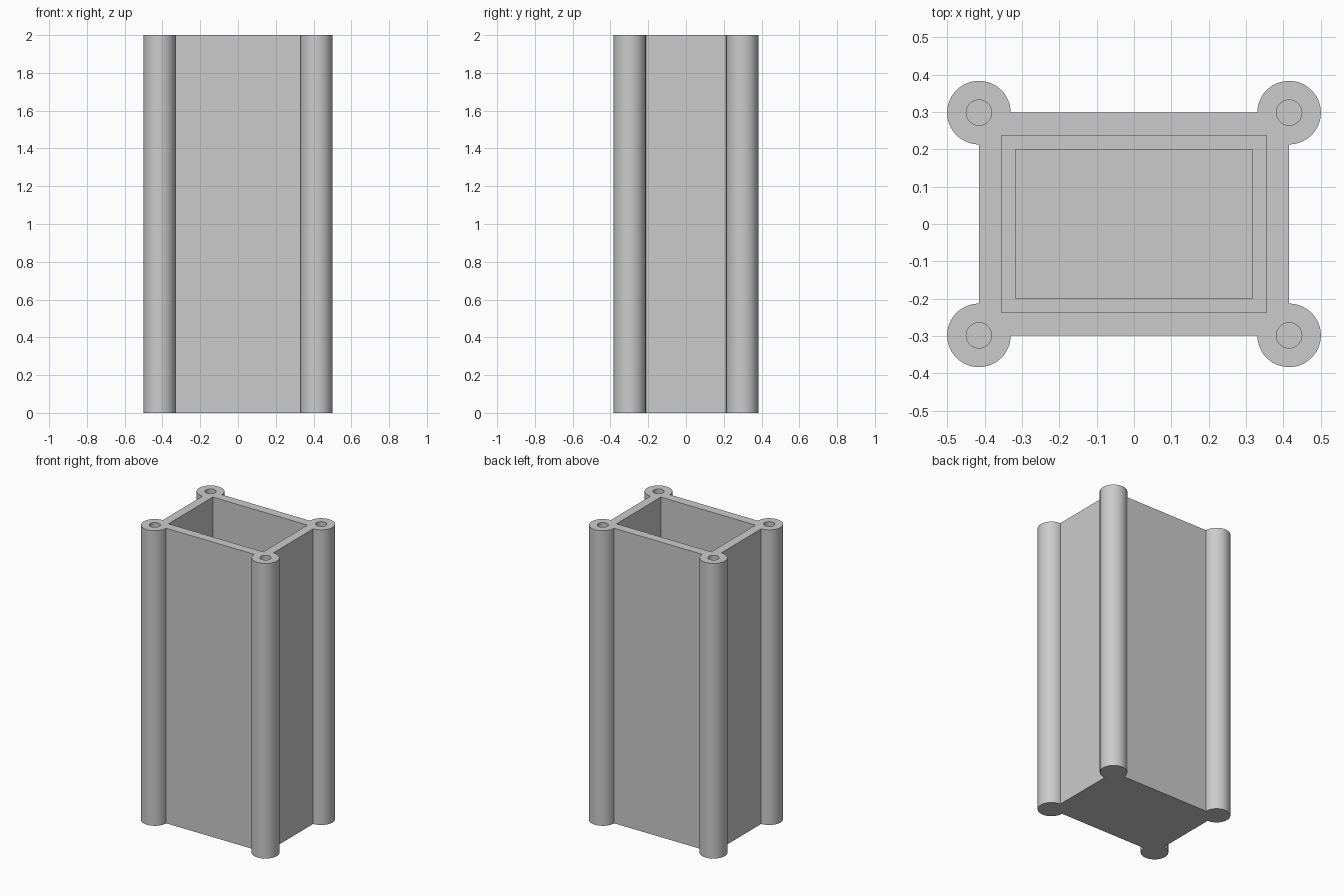
import bpy, bmesh
from math import pi, cos, sin

if "Cube" in bpy.data.objects:
    bpy.data.objects.remove(bpy.data.objects["Cube"], do_unlink=True)

HEIGHT = 2.0
PX, PY = 0.415, 0.298      # corner post centres, also the outer wall planes
POST_R, HOLE_R = 0.085, 0.034
FLOOR = 0.06

grey = bpy.data.materials.new("plain grey")
grey.use_nodes = True
colour = (0.6, 0.6, 0.6, 1)
grey.diffuse_color = colour
grey.node_tree.nodes["Principled BSDF"].inputs["Base Color"].default_value = colour


def arc(cx, cy, r, start, sweep, steps):
    return [(cx + r * cos(start + sweep * i / steps),
             cy + r * sin(start + sweep * i / steps)) for i in range(steps + 1)]


def rectangle(hx, hy):
    return [(-hx, -hy), (hx, -hy), (hx, hy), (-hx, hy)]


def prism(name, outline, z0, z1):
    """Extrude a closed outline from z0 up to z1."""
    bm = bmesh.new()
    base = bm.faces.new([bm.verts.new((x, y, z0)) for x, y in outline])
    top = bmesh.ops.extrude_face_region(bm, geom=[base])["geom"]
    bmesh.ops.translate(bm, vec=(0, 0, z1 - z0),
                        verts=[v for v in top if isinstance(v, bmesh.types.BMVert)])
    bmesh.ops.recalc_face_normals(bm, faces=bm.faces)
    mesh = bpy.data.meshes.new(name)
    bm.to_mesh(mesh)
    bm.free()
    mesh.materials.append(grey)
    obj = bpy.data.objects.new(name, mesh)
    bpy.context.collection.objects.link(obj)
    return obj


# Corners run counter-clockwise; each post shows three quarters of its circle
corners = [(PX, PY), (-PX, PY), (-PX, -PY), (PX, -PY)]
outline = []
for i, (x, y) in enumerate(corners):
    outline += arc(x, y, POST_R, -pi / 2 + i * pi / 2, 1.5 * pi, 48)
body = prism("box_body", outline, 0, HEIGHT)

# Cavity, shallow floor recess and screw holes
cutters = [prism("cavity_cutter", rectangle(0.355, 0.237), FLOOR + 0.04, HEIGHT + 0.1),
           prism("recess_cutter", rectangle(0.317, 0.2), FLOOR, HEIGHT + 0.2)]
for x, y in corners:
    cutters.append(prism("hole_cutter", arc(x, y, HOLE_R, 0, 2 * pi, 40)[:-1],
                         HEIGHT - 0.4, HEIGHT + 0.1))

for cutter in cutters:
    cutter.hide_render = True
    cut = body.modifiers.new("cut", 'BOOLEAN')
    cut.operation = 'DIFFERENCE'
    cut.solver = 'EXACT'
    cut.object = cutter

# Apply the cuts and drop the cutters
graph = bpy.context.evaluated_depsgraph_get()
finished = bpy.data.meshes.new_from_object(body.evaluated_get(graph))
body.modifiers.clear()
body.data = finished
for cutter in cutters:
    bpy.data.objects.remove(cutter, do_unlink=True)

# Round posts and holes shade smooth, flat walls keep crisp edges
bpy.ops.object.select_all(action='DESELECT')
body.select_set(True)
bpy.context.view_layer.objects.active = body
bpy.ops.object.shade_smooth_by_angle(angle=pi / 6)
